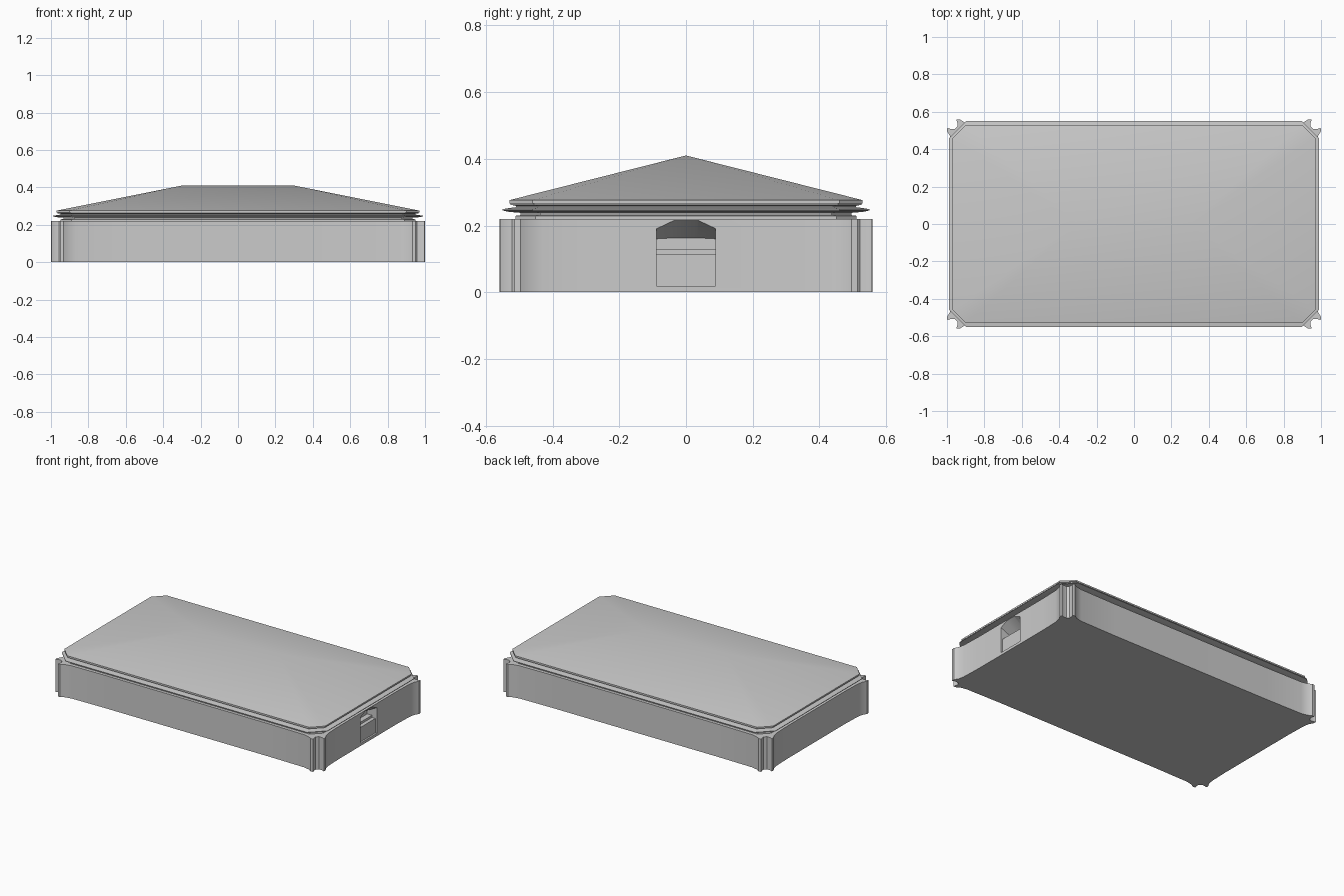
import bpy, bmesh, math

if "Cube" in bpy.data.objects:
    bpy.data.objects.remove(bpy.data.objects["Cube"])


def finish(name, bm, smooth=True):
    bmesh.ops.recalc_face_normals(bm, faces=bm.faces)
    me = bpy.data.meshes.new(name)
    bm.to_mesh(me)
    bm.free()
    ob = bpy.data.objects.new(name, me)
    bpy.context.collection.objects.link(ob)
    if smooth:
        shade(ob)
    return ob


def activate(ob):
    bpy.ops.object.select_all(action='DESELECT')
    ob.select_set(True)
    bpy.context.view_layer.objects.active = ob


def shade(ob):
    activate(ob)
    bpy.ops.object.shade_smooth_by_angle(angle=math.radians(30))


def loft(bm, rings, cap_top=True):
    """Skin equal-length rings of points from bottom to top."""
    vs = [[bm.verts.new(p) for p in r] for r in rings]
    n = len(vs[0])
    for a, b in zip(vs, vs[1:]):
        for i in range(n):
            j = (i + 1) % n
            bm.faces.new((a[i], a[j], b[j], b[i]))
    bm.faces.new(vs[0][::-1])
    if cap_top:
        bm.faces.new(vs[-1])
    return vs


def octagon(a, b, c, z):
    return [(a, -b + c, z), (a, b - c, z), (a - c, b, z), (-a + c, b, z),
            (-a, b - c, z), (-a, -b + c, z), (-a + c, -b, z), (a - c, -b, z)]


# Wall block: one corner of the plan with two flared fins, mirrored four ways
corner = [(0.972, 0.30), (0.976, 0.43), (0.984, 0.47), (1.0, 0.497), (0.998, 0.514),
          (0.978, 0.507), (0.958, 0.508), (0.944, 0.522), (0.944, 0.540),
          (0.950, 0.558), (0.933, 0.56), (0.906, 0.544), (0.865, 0.536), (0.60, 0.532)]
plan = (corner + [(-x, y) for x, y in corner[::-1]]
        + [(-x, -y) for x, y in corner] + [(x, -y) for x, y in corner[::-1]])
bm = bmesh.new()
loft(bm, [[(x, y, z) for x, y in plan] for z in (0, 0.22)])
walls = finish("walls", bm, smooth=False)

# Doorway recess in the right wall, its ceiling sloping down inwards
bm = bmesh.new()
outer = [(-.088, .018), (.088, .018), (.088, .192), (.035, .217), (-.035, .217), (-.088, .192)]
inner = [(-.088, .018), (.088, .018), (.088, .160), (.035, .163), (-.035, .163), (-.088, .160)]
loft(bm, [[(0.90, y, z) for y, z in inner], [(0.974, y, z) for y, z in outer],
          [(1.05, y, z) for y, z in outer]])
cutter = finish("doorway_cutter", bm, smooth=False)
cutter.hide_render = True
activate(walls)
cut = walls.modifiers.new("doorway", 'BOOLEAN')
cut.object = cutter
cut.operation = 'DIFFERENCE'
cut.solver = 'EXACT'
bpy.ops.object.modifier_apply(modifier=cut.name)
bpy.data.objects.remove(cutter, do_unlink=True)
shade(walls)

# Stepped panel inside the doorway
for name, depth, z0, z1 in (("door_panel", 0.06, .018, .115), ("door_sill", 0.035, .115, .13)):
    bm = bmesh.new()
    loft(bm, [[(x, y, z) for x, y in ((.895, -.088), (.90 + depth, -.088),
                                      (.90 + depth, .088), (.895, .088))] for z in (z0, z1)])
    finish(name, bm, smooth=False)

# Cornice: stacked mouldings with chamfered corners (outset, chamfer, height)
profile = [(-.020, .06, .218), (-.020, .06, .229), (-.036, .06, .231), (-.036, .06, .238),
           (.000, .08, .241), (.018, .09, .245), (.018, .09, .249), (.000, .08, .252),
           (-.022, .07, .255), (-.022, .07, .259), (-.006, .07, .262), (-.006, .07, .266)]
bm = bmesh.new()
loft(bm, [octagon(0.97 + d, 0.532 + d, c, z) for d, c, z in profile])
finish("cornice", bm)

# Hipped roof with a thin eave and a short ridge
bm = bmesh.new()
rings = loft(bm, [octagon(0.97, 0.53, 0.07, z) for z in (0.266, 0.276)], cap_top=False)
r = bm.verts.new((0.30, 0, 0.41))
l = bm.verts.new((-0.30, 0, 0.41))
e = rings[1]
for i, top in enumerate([(r,), (r,), (l, r), (l,), (l,), (l,), (r, l), (r,)]):
    bm.faces.new((e[i], e[(i + 1) % 8]) + top)
roof = finish("roof", bm)
